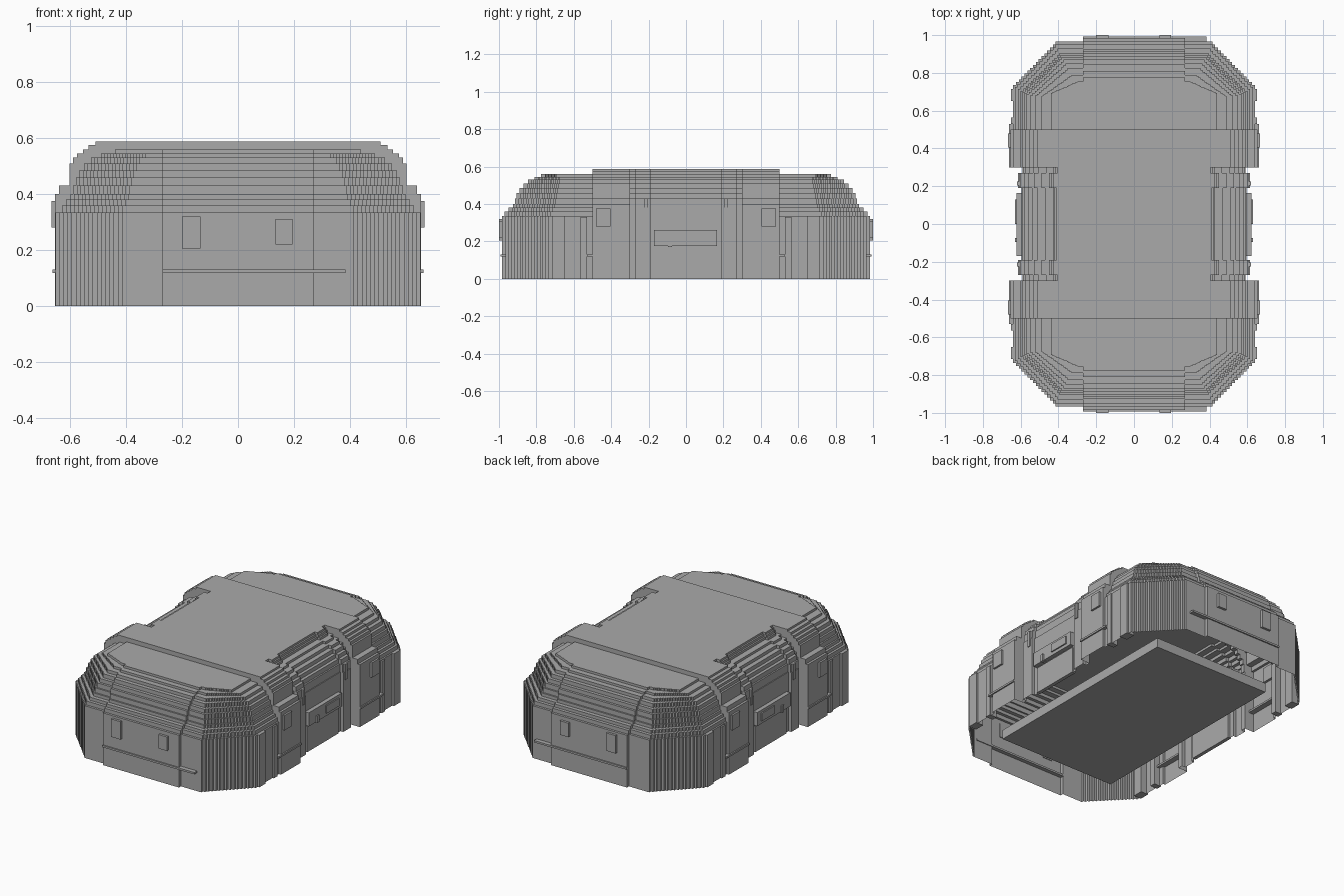
import bpy, bmesh

cube = bpy.data.objects.get("Cube")
if cube:
    bpy.data.objects.remove(cube, do_unlink=True)

grey = bpy.data.materials.new("plain_grey")
grey.use_nodes = True
grey.diffuse_color = (0.4, 0.4, 0.4, 1)
grey.node_tree.nodes["Principled BSDF"].inputs["Base Color"].default_value = (0.4, 0.4, 0.4, 1)

STEPS = 16


def finish(name, bm):
    mesh = bpy.data.meshes.new(name)
    bm.to_mesh(mesh)
    bm.free()
    mesh.materials.append(grey)
    obj = bpy.data.objects.new(name, mesh)
    bpy.context.collection.objects.link(obj)
    return obj


def box(name, x, y, z):
    """Box from three (low, high) ranges."""
    bm = bmesh.new()
    bmesh.ops.create_cube(bm, size=1)
    for v in bm.verts:
        for i, (lo, hi) in enumerate((x, y, z)):
            v.co[i] = lo if v.co[i] < 0 else hi
    return finish(name, bm)


def side_boxes(name, x, y, z):
    """Same box on the left and right walls."""
    box(name + "_left", x, y, z)
    box(name + "_right", (-x[1], -x[0]), y, z)


def end_boxes(name, x, y, z):
    """Same box on the front and back walls."""
    box(name + "_back", x, y, z)
    box(name + "_front", x, (-y[1], -y[0]), z)


def mirror_outline(q):
    """Full outline from one quarter, running from the end wall to the waist."""
    right = [(x, -y) for x, y in q] + [(x, y) for x, y in reversed(q)]
    return right + [(-x, -y) for x, y in right]


def hull_outline(end, cx, cy, w_end, w_bay, w_mid):
    """Long plan with stair-stepped corners, side bays and a narrow waist."""
    a = min(0.27, cx - 0.02)
    q = [(a, end), (a, end - 0.02), (cx, end - 0.02)]
    dx, dy = (w_end - cx) / STEPS, (end - 0.02 - cy) / STEPS
    for i in range(STEPS):
        x = cx + dx * (i + 1)
        q += [(x, end - 0.02 - dy * i), (x, end - 0.02 - dy * (i + 1))]
    q += [(w_end, 0.5)]
    return mirror_outline(q + waist(w_bay, w_mid))


def waist(w_bay, w_mid):
    return [(w_bay, 0.5), (w_bay, 0.30), (w_mid - 0.015, 0.30), (w_mid - 0.015, 0.27),
            (w_mid + 0.01, 0.27), (w_mid + 0.01, 0.19), (w_mid - 0.01, 0.19)]


def terrace(name, levels, top):
    """Stepped open-bottomed shell: every level rises straight, then steps inward."""
    bm = bmesh.new()
    rings = []
    for i, (z, pts) in enumerate(levels):
        z_up = levels[i + 1][0] if i + 1 < len(levels) else top
        for h in (z, z_up):
            rings.append([bm.verts.new((x, y, h)) for x, y in pts])
    n = len(rings[0])
    for lo, hi in zip(rings, rings[1:]):
        for i in range(n):
            j = (i + 1) % n
            bm.faces.new((lo[i], lo[j], hi[j], hi[i]))
    bm.faces.new(rings[-1])
    return finish(name, bm)


# Main shell: height, then end, corner start, corner end, end, bay and waist half-widths
shell = [
    (0.00, 0.985, 0.40, 0.72, 0.640, 0.655, 0.605),
    (0.335, 0.970, 0.40, 0.71, 0.630, 0.655, 0.605),
    (0.36, 0.950, 0.39, 0.70, 0.615, 0.655, 0.605),
    (0.38, 0.925, 0.38, 0.69, 0.600, 0.655, 0.600),
    (0.40, 0.915, 0.375, 0.685, 0.590, 0.640, 0.600),
    (0.43, 0.905, 0.37, 0.68, 0.580, 0.602, 0.590),
    (0.46, 0.890, 0.36, 0.675, 0.568, 0.602, 0.570),
    (0.485, 0.870, 0.35, 0.67, 0.550, 0.602, 0.550),
    (0.51, 0.845, 0.34, 0.67, 0.525, 0.590, 0.520),
    (0.53, 0.810, 0.32, 0.67, 0.490, 0.575, 0.480),
    (0.545, 0.775, 0.29, 0.69, 0.440, 0.555, 0.440),
]
terrace("stepped_shell", [(r[0], hull_outline(*r[1:])) for r in shell], 0.56)

# Raised middle roof
terrace("raised_roof", [(0.56, mirror_outline(waist(0.535, 0.43))),
                        (0.575, mirror_outline(waist(0.51, 0.42)))], 0.588)

# Floor slab
box("floor_slab", (-0.41, 0.41), (-0.70, 0.70), (0.0, 0.06))

# End walls: windows and trim rail
end_boxes("tall_window", (-0.20, -0.135), (0.98, 1.0), (0.205, 0.32))
end_boxes("short_window", (0.135, 0.195), (0.98, 1.0), (0.22, 0.31))
end_boxes("end_rail", (-0.27, 0.385), (0.96, 0.993), (0.118, 0.13))

# Side walls: windows, rails and pilasters, repeated towards both ends
for tag, s in (("front", -1), ("back", 1)):
    def span(lo, hi):
        return tuple(sorted((s * lo, s * hi)))
    side_boxes("bay_window_" + tag, (0.64, 0.667), span(0.405, 0.48), (0.28, 0.375))
    side_boxes("bay_rail_" + tag, (0.62, 0.663), span(0.30, 0.53), (0.118, 0.13))
    side_boxes("end_pilaster_" + tag, (0.60, 0.65), span(0.53, 0.565), (0.0, 0.33))
    side_boxes("corner_pilaster_" + tag, (0.60, 0.652), span(0.65, 0.715), (0.0, 0.335))
    side_boxes("waist_pilaster_" + tag, (0.57, 0.62), span(0.205, 0.225), (0.33, 0.43))

# Waist: service ledge with a vent and a small latch, over a lower panel
side_boxes("service_ledge", (0.58, 0.622), (-0.17, 0.165), (0.175, 0.262))
side_boxes("ledge_vent", (0.60, 0.63), (0.0, 0.13), (0.195, 0.245))
side_boxes("ledge_latch", (0.60, 0.63), (-0.095, -0.075), (0.17, 0.215))
side_boxes("lower_panel", (0.58, 0.603), (-0.16, 0.16), (0.0, 0.165))
